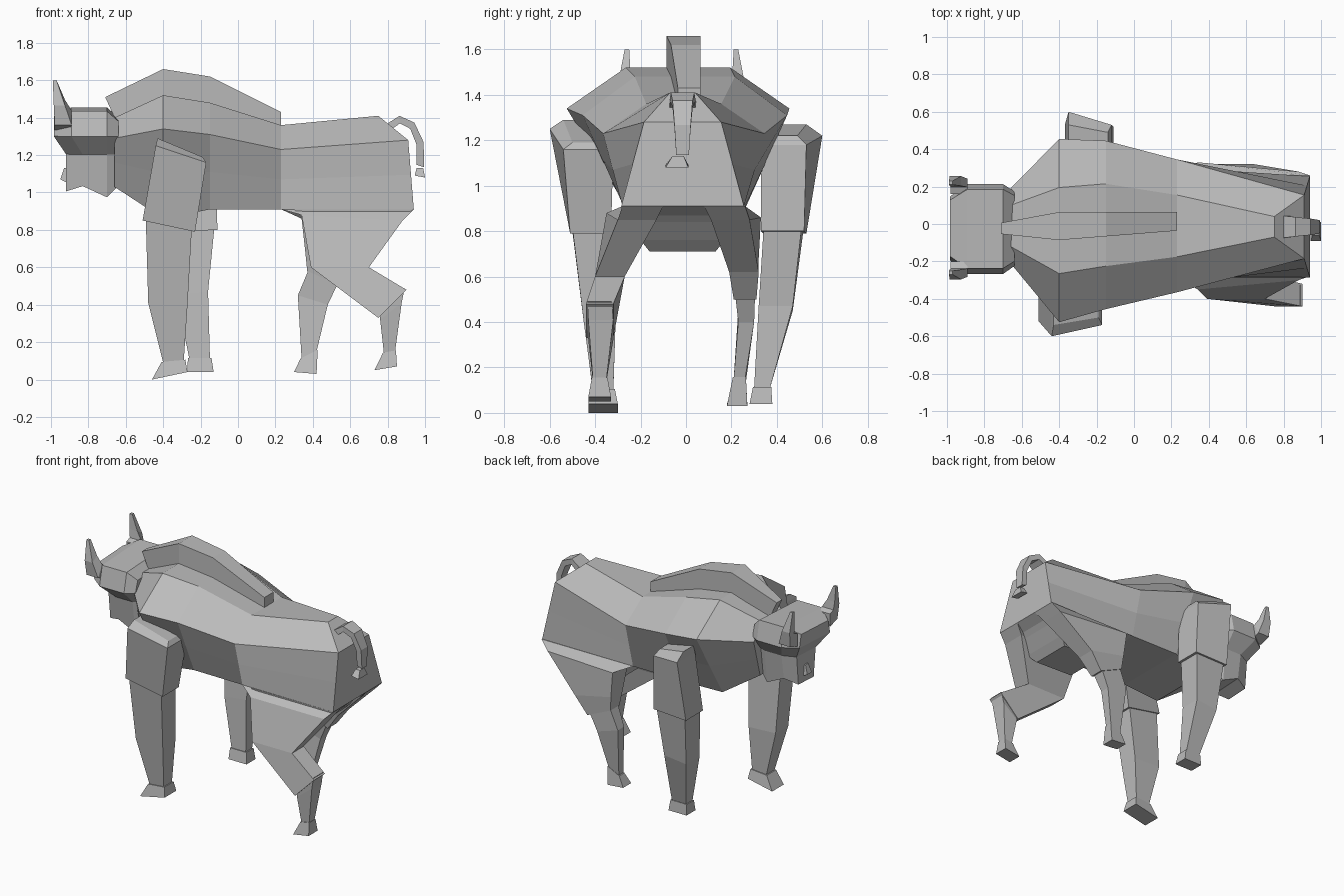
import bpy
import bmesh
from math import cos, sin, radians
from mathutils import Vector

default_cube = bpy.data.objects.get("Cube")
if default_cube:
    bpy.data.objects.remove(default_cube, do_unlink=True)

# One plain grey for the whole animal
grey = bpy.data.materials.new("plain_grey")
grey.use_nodes = True
grey.diffuse_color = (.5, .5, .5, 1)
grey.node_tree.nodes["Principled BSDF"].inputs["Base Color"].default_value = grey.diffuse_color


def loft(name, rings):
    """Skin a closed, flat-shaded solid through rings with equal point counts."""
    bm = bmesh.new()
    loops = [[bm.verts.new(point) for point in ring] for ring in rings]
    count = len(loops[0])
    for lower, upper in zip(loops, loops[1:]):
        for i in range(count):
            j = (i + 1) % count
            bm.faces.new((lower[i], lower[j], upper[j], upper[i]))
    # Caps are built as bands, pairing left points with right points
    for loop in (loops[0], loops[-1]):
        for i in range(count // 2 - 1):
            bm.faces.new((loop[i], loop[i + 1], loop[-i - 2], loop[-i - 1]))
    bmesh.ops.recalc_face_normals(bm, faces=bm.faces)
    mesh = bpy.data.meshes.new(name)
    bm.to_mesh(mesh)
    bm.free()
    mesh.materials.append(grey)
    part = bpy.data.objects.new(name, mesh)
    bpy.context.scene.collection.objects.link(part)


def mirrored_ring(rail_points, centre=0, roll=0):
    """Left side from top to bottom, then right side from bottom to top."""
    left = [Vector((x, centre + half - roll * half, z + roll * half)) for x, half, z in rail_points]
    right = [Vector((x, centre - half - roll * half, z - roll * half)) for x, half, z in rail_points]
    return left + right[::-1]


def box_ring(front, rear, right, left, z_front, z_rear, skew=0):
    """Four-sided section; skew moves the rear edge sideways."""
    return [Vector((front, right, z_front)), Vector((rear, right + skew, z_rear)),
            Vector((rear, left + skew, z_rear)), Vector((front, left, z_front))]


def scaled_ring(ring, factor, lift):
    middle = sum(ring, Vector()) / len(ring)
    return [middle + (point - middle) * factor + Vector((0, 0, lift)) for point in ring]


def leg(prefix, upper_sections, lower_sections, sole):
    """Upper leg, a narrower lower leg stepped inside it, and a flared hoof."""
    upper = [box_ring(*section) for section in upper_sections]
    lower = [scaled_ring(upper[-1], .88, .02)] + [box_ring(*section) for section in lower_sections]
    hoof = [scaled_ring(lower[-1], 1.15, .005), box_ring(*sole)]
    loft(prefix + "_upper_leg", upper)
    loft(prefix + "_lower_leg", lower)
    loft(prefix + "_hoof", hoof)


# Torso: rails of (half width, z) from neck to rump; the flank lies between side and belly
stations = [-.66, -.4, -.15, .23]
spine = [(.11, 1.4), (.23, 1.52), (.22, 1.48), (.165, 1.36), (.055, 1.41)]
side = [(.2, 1.29), (.49, 1.34), (.45, 1.31), (.355, 1.23), (.17, 1.28)]
belly = [(.13, 1.03), (.2, .86), (.27, .91), (.27, .91), (.27, .91)]
sway = [-.01, -.035, -.005, -.01, -.015]


def rail(points, rump_x):
    return [Vector((x, half, z)) for x, (half, z) in zip(stations + [rump_x], points)]


side_rail, belly_rail = rail(side, .91), rail(belly, .94)
flank_rail = [upper.lerp(lower, .5) for upper, lower in zip(side_rail, belly_rail)]
sections = zip(rail(spine, .75), side_rail, flank_rail, belly_rail)
loft("torso", [mirrored_ring(points, centre) for points, centre in zip(sections, sway)])

# Pelvis: tapers down between the thighs
loft("pelvis", [box_ring(*section) for section in (
    (.3, .94, -.285, .255, .91, .91), (.34, .87, -.28, .25, .87, .87),
    (.36, .84, -.25, .22, .83, .84), (.4, .77, -.2, .17, .76, .76),
    (.42, .72, -.16, .13, .72, .71))])

# Mane: a ridge strip along the shoulders, set slightly askew
mane = [(-.71, .05, .03, 1.51, .11), (-.4, 0, .075, 1.66, .2),
        (-.15, 0, .065, 1.62, .2), (.23, 0, .05, 1.43, .1)]
loft("mane", [mirrored_ring([(x, half, top), (x + lean, half, top - depth)], x * .04 + .005)
              for x, lean, half, top, depth in mane])

# Head: each section is crown, brow, jaw hinge and chin, rolled a little
skull = [(-.985, -.92, .17, 1.4, 1.01), (-.89, -.83, .24, 1.445, 1.04),
         (-.7, -.7, .24, 1.445, .98), (-.64, -.64, .2, 1.39, 1.04)]
loft("head", [mirrored_ring([(x, brow * .88, crown), (x, brow, 1.31),
                             (chin_x, brow * .62, 1.21), (chin_x, brow * .5, chin)], -.015, .05)
              for x, chin_x, brow, crown, chin in skull])

# Nose: small wedge on the muzzle
loft("nose", [box_ring(-.95, -.91, -.04, .01, 1.07, 1.05),
              box_ring(-.93, -.91, -.03, 0, 1.13, 1.13)])

# Horns: out of the temple, then turning up to a narrow tip
horn_path = [(-.935, .18, 1.38, .045), (-.935, .24, 1.4, .045), (-.955, .25, 1.48, .03), (-.98, .24, 1.6, .01)]
for hand, label in ((1, "left"), (-1, "right")):
    rings = []
    for i, (x, reach, z, size) in enumerate(horn_path):
        middle = Vector((x, hand * reach - .02, z))
        along = Vector((size, 0, 0))
        turn = radians(i * 30)
        inward = Vector((0, -hand * sin(turn), cos(turn))) * size
        rings.append([middle - along + inward, middle + along + inward,
                      middle + along - inward, middle - along - inward])
    loft(label + "_horn", rings)

# Tail: flat strap arching over the rump, ending in a tuft
tail_rings = []
for i in range(5):
    angle = radians(130 - i * 37)
    outward = Vector((cos(angle), 0, sin(angle)))
    middle = Vector((.87 + .11 * cos(angle), -.015, 1.2 + .19 * sin(angle)))
    across = Vector((0, .06 - .008 * i, 0))
    offset = outward * .02
    tail_rings.append([middle + across + offset, middle + across - offset,
                       middle - across - offset, middle - across + offset])
loft("tail", tail_rings)
loft("tail_tuft", [box_ring(.955, .99, -.06, -.01, 1.13, 1.13),
                   box_ring(.945, 1, -.09, .01, 1.09, 1.08)])

# Front legs
leg("right_front",
    [(-.43, -.19, -.54, -.4, 1.29, 1.19, .04), (-.44, -.17, -.6, -.38, 1.25, 1.16, .06),
     (-.51, -.23, -.52, -.34, .85, .79, .01)],
    [(-.48, -.27, -.45, -.31, .41, .4), (-.4, -.29, -.41, -.32, .09, .1)],
    (-.46, -.27, -.43, -.3, 0, .04))
leg("left_front",
    [(-.35, -.14, .42, .53, 1.27, 1.22, -.04), (-.35, -.12, .4, .6, 1.22, 1.18, -.07),
     (-.37, -.11, .34, .53, .79, .8, -.01)],
    [(-.33, -.16, .32, .47, .45, .47), (-.26, -.15, .3, .37, .11, .11)],
    (-.27, -.13, .28, .38, .04, .04))

# Rear legs: the right one steps back, the left one is planted forward
leg("right_rear",
    [(.23, .94, -.28, -.1, .91, .91), (.34, .88, -.35, -.18, .88, .85, .05),
     (.39, .7, -.4, -.27, .6, .6), (.75, .9, -.44, -.32, .33, .48)],
    [(.76, .875, -.43, -.32, .32, .41), (.78, .84, -.41, -.35, .14, .15)],
    (.73, .85, -.43, -.33, .05, .07))
leg("left_rear",
    [(.23, .94, .08, .26, .91, .91), (.34, .88, .16, .33, .86, .85, -.05),
     (.36, .64, .19, .32, .68, .62), (.37, .55, .21, .31, .58, .5)],
    [(.32, .48, .23, .3, .45, .4), (.34, .42, .21, .26, .11, .15)],
    (.3, .42, .18, .27, .04, .03))
